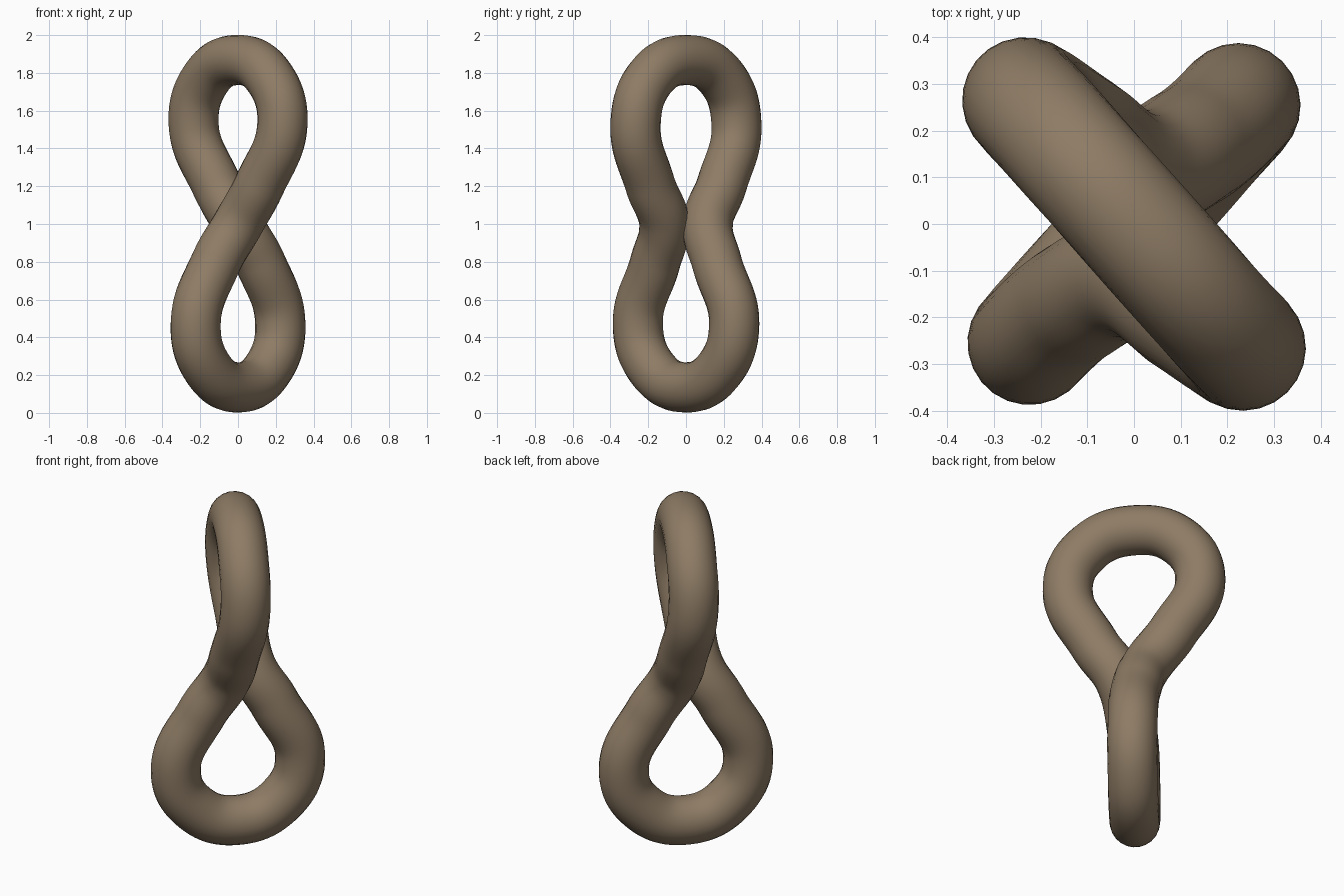
import bpy

if "Cube" in bpy.data.objects:
    bpy.data.objects.remove(bpy.data.objects["Cube"])

# One strand of the figure-eight loop, from the top down to the bottom
strand = [
    (0.0, 0.0, 1.868), (0.166, -0.187, 1.775), (0.235, -0.267, 1.53),
    (0.115, -0.19, 1.21), (0.0, -0.115, 1.0), (-0.12, -0.165, 0.79),
    (-0.224, -0.255, 0.47), (-0.16, -0.18, 0.235), (0.0, 0.0, 0.135),
]
# The other strand is the same one turned half a circle about z
back = [(-x, -y, z) for x, y, z in reversed(strand[1:-1])]
path = strand + back

# Round tube swept along the closed path
curve = bpy.data.curves.new("twisted_loop", "CURVE")
curve.dimensions = "3D"
curve.resolution_u = 14
curve.bevel_depth = 0.133
curve.bevel_resolution = 10
spline = curve.splines.new("BEZIER")
spline.bezier_points.add(len(path) - 1)
for point, co in zip(spline.bezier_points, path):
    point.co = co
    point.handle_left_type = point.handle_right_type = "AUTO"
spline.use_cyclic_u = True

loop = bpy.data.objects.new("twisted_loop", curve)
bpy.context.collection.objects.link(loop)
bpy.context.view_layer.objects.active = loop
loop.select_set(True)
bpy.ops.object.convert(target="MESH")
loop = bpy.context.object
bpy.ops.object.shade_smooth()

# Single brown colour
brown = bpy.data.materials.new("warm brown")
brown.diffuse_color = (0.27, 0.2, 0.13, 1)
brown.use_nodes = True
brown.node_tree.nodes["Principled BSDF"].inputs["Base Color"].default_value = brown.diffuse_color
loop.data.materials.clear()
loop.data.materials.append(brown)
